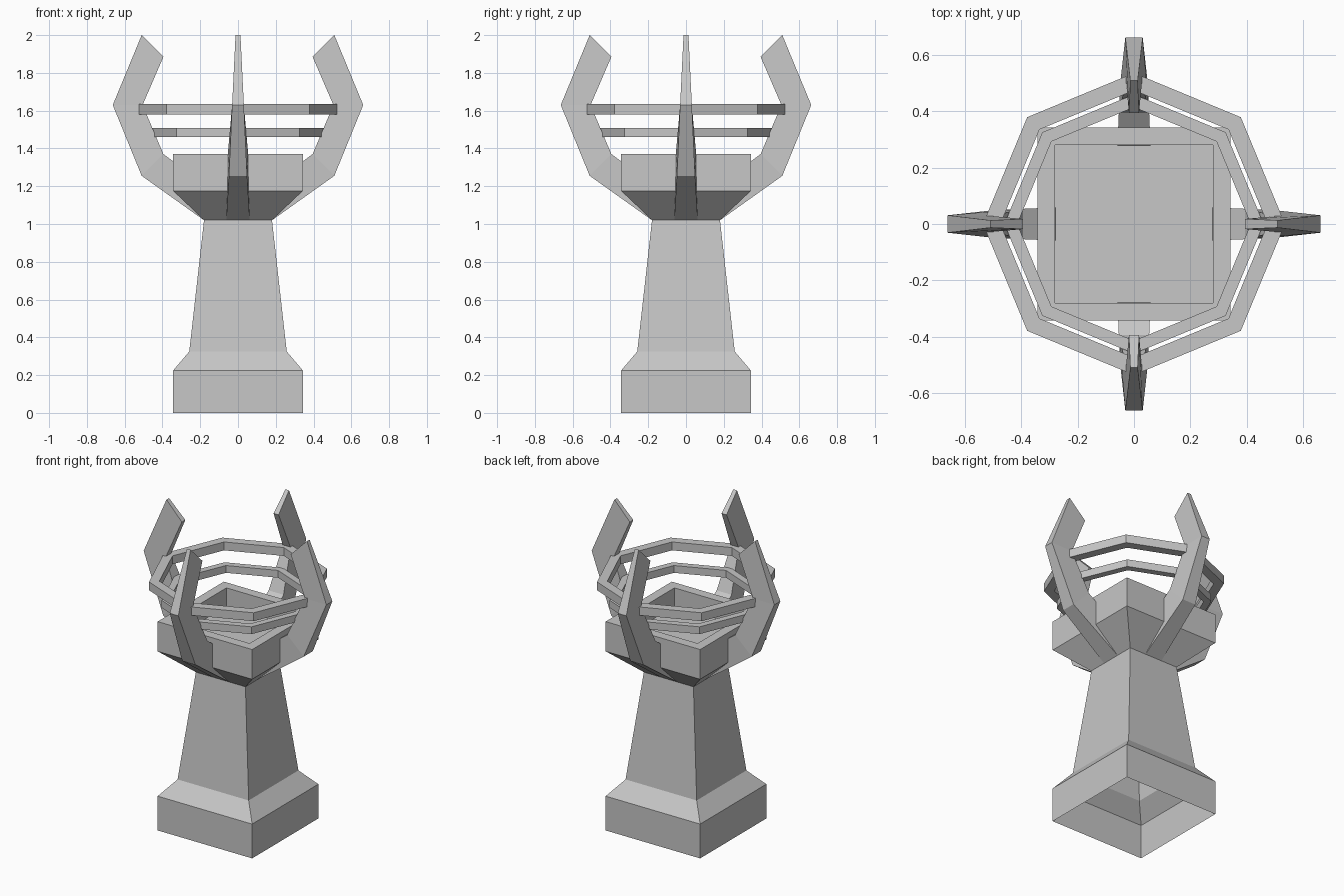
import bpy
import bmesh
import math
from mathutils import Matrix

cube = bpy.data.objects.get("Cube")
if cube:
    bpy.data.objects.remove(cube, do_unlink=True)

stone = bpy.data.materials.new("grey_stone")
stone.use_nodes = True
GREY = (0.57, 0.57, 0.57, 1)
stone.diffuse_color = GREY
stone.node_tree.nodes["Principled BSDF"].inputs["Base Color"].default_value = GREY


def finish(name, bm, recalc=True):
    if recalc:
        bmesh.ops.recalc_face_normals(bm, faces=bm.faces)
    mesh = bpy.data.meshes.new(name)
    bm.to_mesh(mesh)
    bm.free()
    mesh.materials.append(stone)
    obj = bpy.data.objects.new(name, mesh)
    bpy.context.collection.objects.link(obj)
    return obj


def loft(bm, loops, cap_start=False, cap_end=False, closed=False):
    """Bridge loops of points that all have the same count."""
    rows = [[bm.verts.new(p) for p in loop] for loop in loops]
    pairs = list(zip(rows, rows[1:]))
    if closed:
        pairs.append((rows[-1], rows[0]))
    n = len(rows[0])
    for a, b in pairs:
        for i in range(n):
            j = (i + 1) % n
            bm.faces.new((a[i], a[j], b[j], b[i]))
    if cap_start:
        bm.faces.new(rows[0][::-1])
    if cap_end:
        bm.faces.new(rows[-1])


def square(h, z):
    return [(-h, -h, z), (h, -h, z), (h, h, z), (-h, h, z)]


def octagon(r, z):
    return [(r * math.cos(i * math.pi / 4), r * math.sin(i * math.pi / 4), z)
            for i in range(8)]


# Pedestal: square shell, open underneath, with a recessed tray on top
profile = [(0.343, 0), (0.343, 0.225), (0.258, 0.325), (0.18, 1.02),
           (0.343, 1.175), (0.343, 1.37), (0.28, 1.37), (0.28, 1.25)]
bm = bmesh.new()
loft(bm, [square(h, z) for h, z in profile], cap_end=True)
finish("pedestal", bm, recalc=False)

# Prongs: outer point, inner point, and half widths at each bend
stations = [((0.18, 1.02, 0.062), (0.30, 1.30, 0.058)),
            ((0.51, 1.255, 0.048), (0.395, 1.37, 0.054)),
            ((0.663, 1.63, 0.031), (0.505, 1.63, 0.028)),
            ((0.51, 2.0, 0.013), (0.395, 1.885, 0.018))]
for k, side in enumerate(("left", "back", "right", "front")):
    bm = bmesh.new()
    loops = [[(xo, -wo, zo), (xo, wo, zo), (xi, wi, zi), (xi, -wi, zi)]
             for (xo, zo, wo), (xi, zi, wi) in stations]
    loft(bm, loops, cap_start=True, cap_end=True)
    bm.transform(Matrix.Rotation(k * math.pi / 2, 4, "Z"))
    finish(side + "_prong", bm)

# Eight-sided hoops held between the prongs
for name, r_in, r_out, z0, z1 in (("upper_hoop", 0.475, 0.537, 1.58, 1.635),
                                  ("lower_hoop", 0.415, 0.461, 1.46, 1.508)):
    bm = bmesh.new()
    loft(bm, [octagon(r_out, z0), octagon(r_out, z1),
              octagon(r_in, z1), octagon(r_in, z0)], closed=True)
    finish(name, bm)
